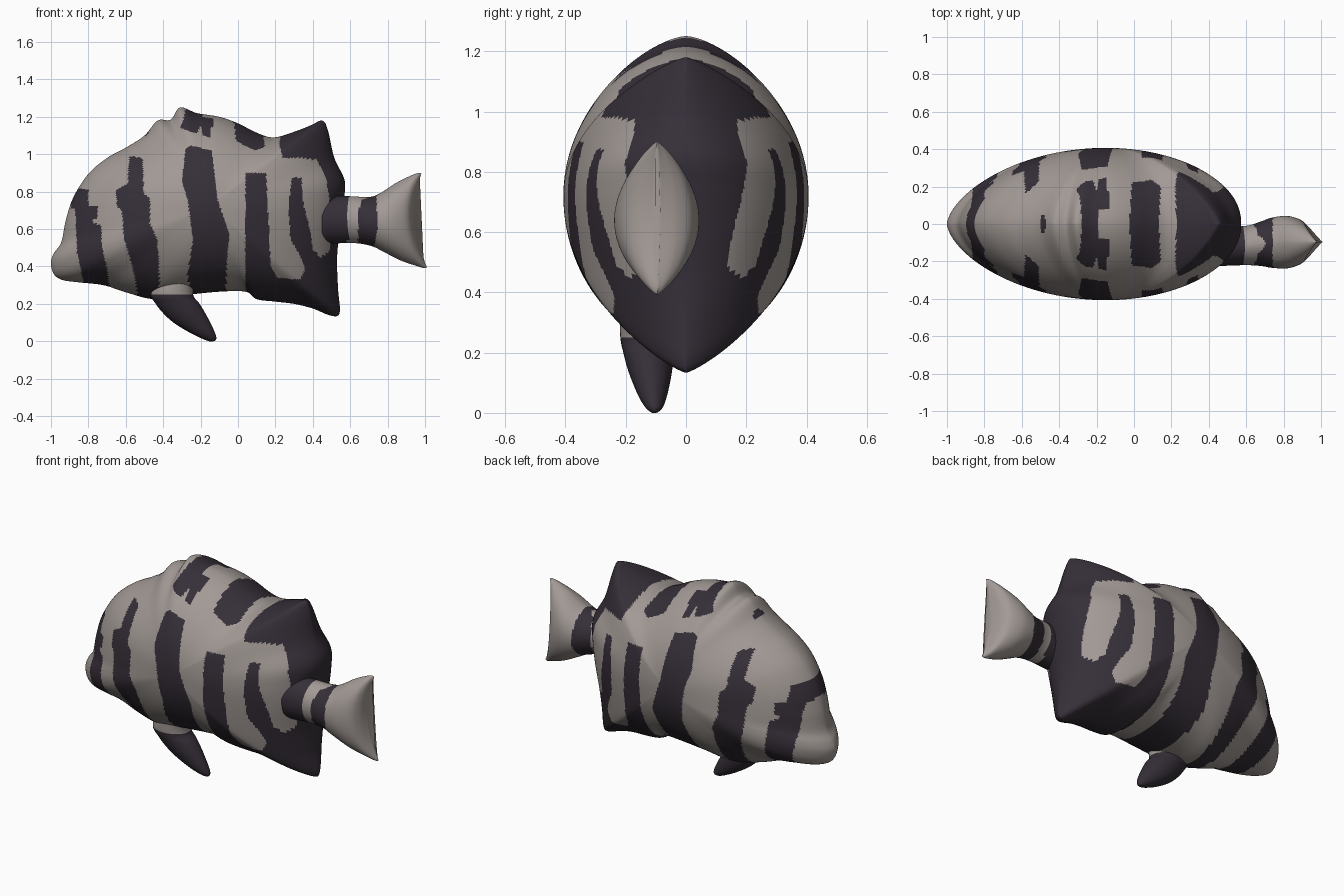
import bpy, bmesh, math

if "Cube" in bpy.data.objects:
    bpy.data.objects.remove(bpy.data.objects["Cube"])


def material(name, rgb):
    m = bpy.data.materials.new(name)
    m.diffuse_color = (*rgb, 1)
    m.use_nodes = True
    m.node_tree.nodes["Principled BSDF"].inputs["Base Color"].default_value = m.diffuse_color
    return m


LIGHT = material("warm grey", (0.36, 0.32, 0.30))
DARK = material("dark plum", (0.036, 0.028, 0.039))


def smooth_path(pts, steps, closed=False):
    """Catmull-Rom curve through tuples of any size."""
    n = len(pts)
    get = (lambda i: pts[i % n]) if closed else (lambda i: pts[max(0, min(n - 1, i))])
    out = []
    for i in range(n if closed else n - 1):
        a, b, c, d = (get(i + k) for k in (-1, 0, 1, 2))
        for s in range(steps):
            t = s / steps
            out.append(tuple(
                0.5 * (2 * q + (r - p) * t + (2 * p - 5 * q + 4 * r - w) * t * t
                       + (3 * q - p - 3 * r + w) * t ** 3)
                for p, q, r, w in zip(a, b, c, d)))
    if not closed:
        out.append(tuple(pts[-1]))
    return out


def inside(x, z, poly):
    hit = False
    for (x1, z1), (x2, z2) in zip(poly, poly[1:] + poly[:1]):
        if (z1 > z) != (z2 > z) and x < x1 + (z - z1) * (x2 - x1) / (z2 - z1):
            hit = not hit
    return hit


def skin_rings(name, rings, is_dark, poles=None):
    """Join rings of points into a closed smooth mesh, coloured by a rule."""
    n = len(rings[0])
    bm = bmesh.new()
    vs = [[bm.verts.new(p) for p in ring] for ring in rings]
    for a, b in zip(vs, vs[1:]):
        for i in range(n):
            k = (i + 1) % n
            bm.faces.new((a[i], a[k], b[k], b[i]))
    for end, ring in enumerate((vs[0], vs[-1])):
        if poles:
            tip = bm.verts.new(poles[end])
            for i in range(n):
                bm.faces.new((ring[i], ring[(i + 1) % n], tip))
        else:
            bm.faces.new(ring)
    bmesh.ops.recalc_face_normals(bm, faces=bm.faces)
    for f in bm.faces:
        c = f.calc_center_median()
        f.smooth = True
        f.material_index = 1 if is_dark(c.x, c.z) else 0
    me = bpy.data.meshes.new(name)
    bm.to_mesh(me)
    bm.free()
    me.materials.append(LIGHT)
    me.materials.append(DARK)
    ob = bpy.data.objects.new(name, me)
    bpy.context.collection.objects.link(ob)
    return ob


# Body side outline: x, z, pointedness of the rim
outline = [
    (-1.0, .42, .62), (-.985, .47, .62), (-.945, .53, .62), (-.92, .65, .6),
    (-.88, .77, .58), (-.8, .895, .56), (-.7, .98, .56), (-.6, 1.035, .56),
    (-.5, 1.1, .58), (-.43, 1.18, .62), (-.36, 1.185, .62), (-.31, 1.25, .64),
    (-.22, 1.22, .6), (-.1, 1.2, .57), (0, 1.165, .56), (.1, 1.115, .56),
    (.19, 1.09, .56), (.3, 1.12, .62), (.39, 1.155, .7), (.45, 1.18, .78),
    (.48, 1.13, .74), (.515, .98, .6), (.57, .86, .48), (.565, .75, .46),
    (.545, .6, .46), (.53, .45, .52), (.535, .28, .66), (.545, .17, .78),
    (.53, .135, .8), (.48, .142, .78), (.4, .175, .7), (.3, .2, .62),
    (.2, .212, .55), (.1, .225, .52), (.04, .265, .5), (-.1, .265, .47),
    (-.3, .245, .47), (-.45, .225, .47), (-.6, .262, .5), (-.72, .3, .55),
    (-.85, .315, .58), (-.94, .328, .6), (-.985, .36, .62)]

# Stripe shapes, seen from the side
head_stripe = [
    (-.95, .83), (-.80, .81), (-.80, .73), (-.75, .72), (-.75, .66), (-.79, .64),
    (-.73, .62), (-.73, .52), (-.70, .38), (-.68, .25), (-.81, .25), (-.86, .47),
    (-.87, .70), (-.95, .76)]
gill_stripe = [
    (-.58, .99), (-.51, .98), (-.505, .79), (-.47, .76), (-.47, .63), (-.43, .54),
    (-.42, .3), (-.43, .1), (-.51, .1), (-.56, .38), (-.61, .55), (-.62, .69),
    (-.65, .73), (-.65, .81), (-.59, .84)]
middle_stripe = [
    (-.28, 1.03), (-.25, 1.045), (-.14, 1.02), (-.11, .76), (-.045, .57), (-.06, .43),
    (-.07, .1), (-.23, .1), (-.27, .36), (-.24, .54), (-.27, .76), (-.30, .86)]
back_patches = [
    [(-.31, 1.14), (-.29, 1.19), (-.27, 1.3), (-.2, 1.3), (-.19, 1.2), (-.13, 1.19),
     (-.15, 1.09), (-.19, 1.1), (-.2, 1.15), (-.22, 1.11)],
    [(-.03, 1.25), (.08, 1.25), (.13, 1.13), (.145, 1.04), (.09, 1.02), (-.01, 1.07)],
    [(-.5, 1.1), (-.48, 1.22), (-.45, 1.18), (-.485, 1.1)]]
rear_marking = [
    (.04, .9), (.15, .9), (.165, .6), (.175, .4), (.21, .34), (.33, .33), (.36, .38),
    (.34, .44), (.28, .55), (.27, .72), (.29, .88), (.34, .87), (.35, .73), (.39, .58),
    (.4, .49), (.44, .45), (.49, .48), (.5, .6), (.49, .75), (.47, .88), (.42, .97),
    (.34, .98), (.24, .98), (.22, 1.05), (.25, 1.3), (.6, 1.3), (.7, 0), (.07, 0),
    (.04, .3)]
body_marks = [head_stripe, gill_stripe, middle_stripe, rear_marking] + back_patches

# Body: the outline puffed up around its centre
CX, CZ, WIDTH, RINGS = -.15, .72, .407, 108
rim = smooth_path(outline, 8, closed=True)
N = len(rim)
soft = [tuple(sum(rim[(i + k) % N][c] for k in range(-14, 15)) / 29 for c in range(3))
        for i in range(N)]
rings = []
for j in range(1, 2 * RINGS):
    phi = math.pi / 2 * j / RINGS
    r, c = math.sin(phi), math.cos(phi)
    if j == RINGS:
        c = 0
    ring = []
    for o, s in zip(rim, soft):
        x, z, e = (q + (p - q) * r * r for p, q in zip(o, s))
        y = -math.copysign(WIDTH * abs(c) ** (2 * e), c) if c else 0
        ring.append((CX + r * (x - CX), y, CZ + r * (z - CZ)))
    rings.append(ring)
skin_rings("body", rings, lambda x, z: any(inside(x, z, p) for p in body_marks),
           poles=[(CX, -WIDTH, CZ), (CX, WIDTH, CZ)])

# Tail: lens sections given as position, centre height, half height, half width, y
tail = smooth_path([
    (0, .65, .13, .105, -.12), (.3, .65, .125, .105, -.115), (.47, .64, .131, .12, -.105),
    (.58, .635, .155, .134, -.1), (.75, .64, .208, .14, -.097), (.9, .645, .242, .115, -.096),
    (.97, .646, .254, .07, -.096), (1, .646, .25, .012, -.096)], 9)
SIDES = 96
rings = []
for t, zc, hz, hy, yc in tail:
    ring = []
    for i in range(SIDES):
        a = 2 * math.pi * i / SIDES
        u, c = math.sin(a), math.cos(a)
        reach = .495 + .05 * u * u - .015 * u
        point = 1 + .25 * t
        ring.append((.45 + t * reach, yc + math.copysign(hy * abs(c) ** point, c), zc + hz * u))
    rings.append(ring)
tail_stripe = [(.66, .755), (.74, .785), (.745, .6), (.72, .46), (.645, .48), (.64, .68)]
skin_rings("tail", rings, lambda x, z: x < .588 or inside(x, z, tail_stripe))

# Belly fin: flat sections given as height, x start, x end, half thickness, y
fin = smooth_path([
    (.34, -.44, -.23, .08, -.14), (.25, -.465, -.24, .088, -.13), (.2, -.44, -.205, .083, -.125),
    (.15, -.4, -.175, .075, -.12), (.1, -.345, -.148, .062, -.115), (.05, -.265, -.125, .045, -.11),
    (.02, -.205, -.116, .03, -.106), (.005, -.17, -.12, .016, -.105), (0, -.155, -.13, .006, -.105)], 6)
rings = []
for z, x1, x2, hy, yc in fin:
    rings.append([((x1 + x2) / 2 + (x2 - x1) / 2 * math.cos(2 * math.pi * i / 40),
                   yc + hy * math.sin(2 * math.pi * i / 40), z) for i in range(40)])
skin_rings("belly_fin", rings, lambda x, z: z < .25)
